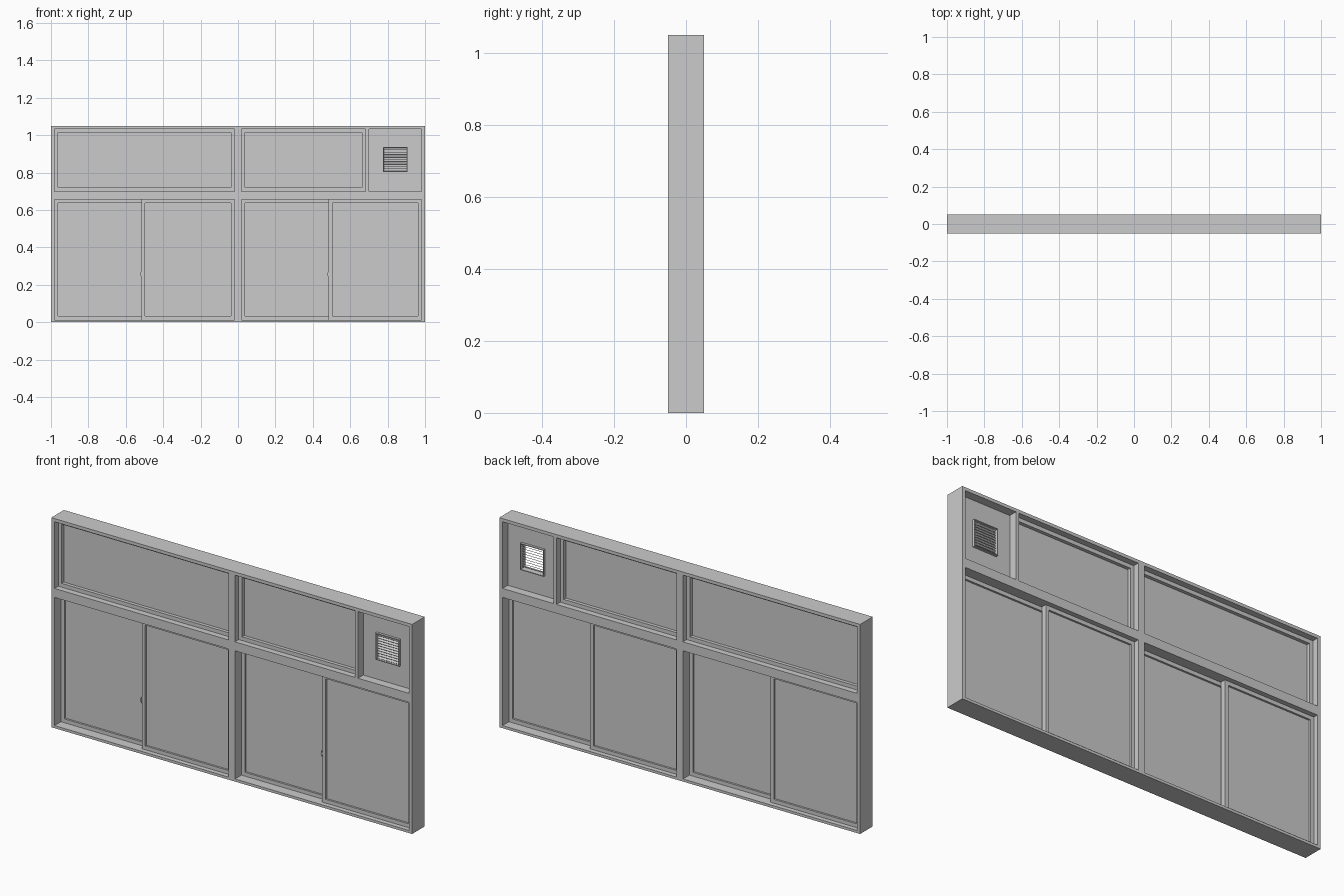
import bpy, bmesh, math
from mathutils import Matrix, Vector

if "Cube" in bpy.data.objects:
    bpy.data.objects.remove(bpy.data.objects["Cube"])


def finish(name, bm):
    bmesh.ops.recalc_face_normals(bm, faces=bm.faces)
    me = bpy.data.meshes.new(name)
    bm.to_mesh(me)
    bm.free()
    ob = bpy.data.objects.new(name, me)
    bpy.context.collection.objects.link(ob)
    return ob


def add_box(bm, x0, x1, y0, y1, z0, z1, tilt=0.0):
    centre = Vector(((x0 + x1) / 2, (y0 + y1) / 2, (z0 + z1) / 2))
    size = Matrix.Diagonal((x1 - x0, y1 - y0, z1 - z0, 1))
    bmesh.ops.create_cube(bm, size=1, matrix=Matrix.Translation(centre)
                          @ Matrix.Rotation(tilt, 4, 'X') @ size)


def box(name, *dims):
    bm = bmesh.new()
    add_box(bm, *dims)
    return finish(name, bm)


def ring(name, outer, inner, y0, y1):
    """Rectangular ring in the xz plane; outer and inner are (x0, x1, z0, z1)."""
    bm = bmesh.new()
    loops = []
    for a, b, c, d in (outer, inner):
        loops.append([bm.verts.new((x, y0, z)) for x, z in ((a, c), (b, c), (b, d), (a, d))])
    o, i = loops
    faces = [bm.faces.new((o[k], o[(k + 1) % 4], i[(k + 1) % 4], i[k])) for k in range(4)]
    ext = bmesh.ops.extrude_face_region(bm, geom=faces, use_keep_orig=True)
    moved = [v for v in ext['geom'] if isinstance(v, bmesh.types.BMVert)]
    bmesh.ops.translate(bm, verts=moved, vec=(0, y1 - y0, 0))
    return finish(name, bm)


def sash(name, x0, x1, z0, z1, y0, y1, w=0.019):
    inner = (x0 + w, x1 - w, z0 + w, z1 - w)
    ring(name + "_sash", (x0, x1, z0, z1), inner, y0, y1)
    mid = (y0 + y1) / 2
    box(name + "_glass", inner[0], inner[1], mid - 0.003, mid + 0.003, inner[2], inner[3])


LOW, HIGH = (0.013, 0.655), (0.70, 1.034)
L0, L1, R0, R1 = -0.982, -0.018, 0.018, 0.982
M0, M1 = 0.683, 0.70

# Outer frame with five openings
frame = box("window_frame", -1, 1, -0.05, 0.05, 0, 1.05)
bm = bmesh.new()
for a, b, (c, d) in ((L0, L1, LOW), (R0, R1, LOW), (L0, L1, HIGH), (R0, M0, HIGH), (M1, R1, HIGH)):
    add_box(bm, a, b, -0.1, 0.1, c, d)
cutter = finish("opening_cutter", bm)
cutter.hide_render = True
cutter.hide_set(True)
mod = frame.modifiers.new("openings", 'BOOLEAN')
mod.operation = 'DIFFERENCE'
mod.solver = 'EXACT'
mod.object = cutter

# Fixed upper lights
sash("upper_left", L0, L1, *HIGH, -0.02, 0.02)
sash("upper_right", R0, M0, *HIGH, -0.02, 0.02)

# Sliding lower sashes: left one behind, right one in front, with a crescent pull
for side, a, b in (("left", L0, L1), ("right", R0, R1)):
    mid = (a + b) / 2
    sash("lower_%s_back" % side, a, mid + 0.014, *LOW, 0.001, 0.026)
    sash("lower_%s_front" % side, mid - 0.015, b, *LOW, -0.026, -0.001)
    bm = bmesh.new()
    pts = [(-0.010 * math.sin(math.pi * k / 6), 0.018 * math.cos(math.pi * k / 6)) for k in range(7)]
    pts += [(-0.003 * math.sin(math.pi * k / 6), 0.018 * math.cos(math.pi * k / 6)) for k in range(5, 0, -1)]
    f = bm.faces.new([bm.verts.new((mid - 0.012 + x, -0.028, 0.257 + z)) for x, z in pts])
    ext = bmesh.ops.extrude_face_region(bm, geom=[f], use_keep_orig=True)
    bmesh.ops.translate(bm, verts=[v for v in ext['geom'] if isinstance(v, bmesh.types.BMVert)],
                        vec=(0, 0.012, 0))
    finish("%s_sash_pull" % side, bm)

# Vent panel, vent surround and tilted louvre slats
V = (0.776, 0.907, 0.802, 0.936)
t = 0.004
VI = (V[0] + t, V[1] - t, V[2] + t, V[3] - t)
ring("vent_panel", (M1, R1, *HIGH), V, -0.008, 0.008)
ring("vent_surround", V, VI, -0.02, 0.02)
bm = bmesh.new()
count = 10
pitch = (VI[3] - VI[2]) / count
for k in range(count):
    z = VI[2] + pitch * (k + 0.5)
    add_box(bm, VI[0], VI[1], -0.011, 0.011, z - 0.001, z + 0.001, math.radians(30))
finish("vent_slats", bm)
